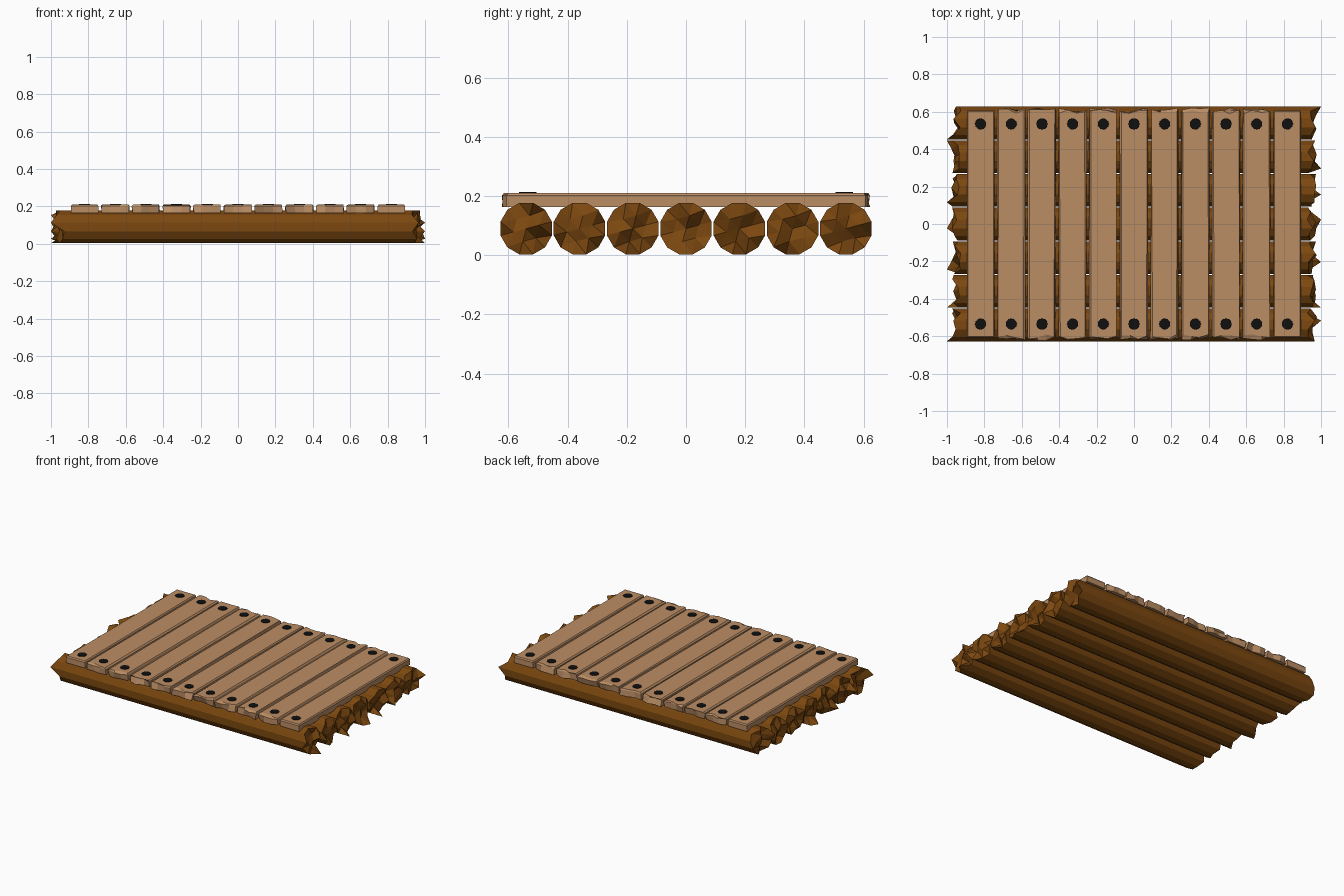
import bpy, bmesh, math, random

random.seed(7)
cube = bpy.data.objects.get("Cube")
if cube:
    bpy.data.objects.remove(cube, do_unlink=True)


def material(name, rgb):
    m = bpy.data.materials.new(name)
    m.use_nodes = True
    m.diffuse_color = (*rgb, 1)
    bsdf = m.node_tree.nodes["Principled BSDF"]
    bsdf.inputs["Base Color"].default_value = (*rgb, 1)
    bsdf.inputs["Roughness"].default_value = 0.9
    return m


BARK = material("log brown", (0.20, 0.064, 0.005))
PLANK = material("plank tan", (0.50, 0.27, 0.13))
IRON = material("nail black", (0.005, 0.005, 0.005))


def finish(bm, name, mat):
    bmesh.ops.recalc_face_normals(bm, faces=bm.faces)
    mesh = bpy.data.meshes.new(name)
    bm.to_mesh(mesh)
    bm.free()
    mesh.materials.append(mat)
    ob = bpy.data.objects.new(name, mesh)
    bpy.context.collection.objects.link(ob)
    return ob


def add_log(index, y, radius=0.09, sides=12):
    """Twelve-sided trunk with splintered ends."""
    bm = bmesh.new()
    rims = []
    for side in (-1, 1):
        outer, inner = [], []
        tip = random.randrange(sides)
        for k in range(sides):
            a = math.tau * (k + 0.5) / sides
            cy, cz = radius * math.cos(a), radius * math.sin(a)
            reach = 1.0 if k == tip else random.uniform(0.925, 0.975)
            outer.append(bm.verts.new((side * reach, y + cy, radius + cz)))
            if k % 2 == 0:
                x = side * random.uniform(0.92, 0.98)
                inner.append(bm.verts.new((x, y + cy / 2, radius + cz / 2)))
        core = bm.verts.new((side * random.uniform(0.92, 0.97), y, radius))
        n = len(inner)
        for j in range(n):
            a, b = inner[j], inner[(j + 1) % n]
            p, q, r = (outer[(2 * j + i) % sides] for i in range(3))
            for tri in ((core, a, b), (a, p, q), (a, q, b), (b, q, r)):
                bm.faces.new(tri)
        rims.append(outer)
    for k in range(sides):
        j = (k + 1) % sides
        bm.faces.new((rims[0][k], rims[0][j], rims[1][j], rims[1][k]))
    finish(bm, f"log_{index + 1}", BARK)


def add_plank(index, x, ragged, width=0.147, bottom=0.163, top=0.21):
    """Chamfered board; ragged boards have chipped ends and rough edges."""
    bm = bmesh.new()
    steps = 4
    layers = []
    for z, inset in ((bottom, 0), (top - 0.008, 0), (top, 0.006)):
        ring = []
        for side in (-1, 1):
            for i in range(steps):
                t = side * (1 - 2 * i / (steps - 1))
                chip = random.uniform(-0.012, 0.016) if ragged else 0
                wob = random.uniform(-0.004, 0.004) if ragged else 0
                ring.append(bm.verts.new((x + t * (width / 2 - inset) + wob,
                                          side * (0.607 + chip - inset), z)))
        layers.append(ring)
    n = 2 * steps
    for low, high in zip(layers, layers[1:]):
        for i in range(n):
            j = (i + 1) % n
            bm.faces.new((low[i], low[j], high[j], high[i]))
    for ring in (layers[0], layers[-1]):
        bm.faces.new(ring)
    finish(bm, f"plank_{index + 1}", PLANK)


def add_nail(index, x, y, end):
    """Flat round nail head."""
    bm = bmesh.new()
    bmesh.ops.create_cone(bm, cap_ends=True, segments=12, radius1=0.031,
                          radius2=0.029, depth=0.008)
    bmesh.ops.translate(bm, verts=bm.verts, vec=(x, y, 0.209))
    finish(bm, f"nail_{end}_{index + 1}", IRON)


# Floating base of seven logs
for i in range(7):
    add_log(i, (i - 3) * 0.18)

# Deck of eleven planks, nailed front and back
for i in range(11):
    px = (i - 5) * 0.164 - 0.002 + 0.002
    add_plank(i, px, ragged=0 < i < 10)
    add_nail(i, px, -0.535, "front")
    add_nail(i, px, 0.535, "back")
